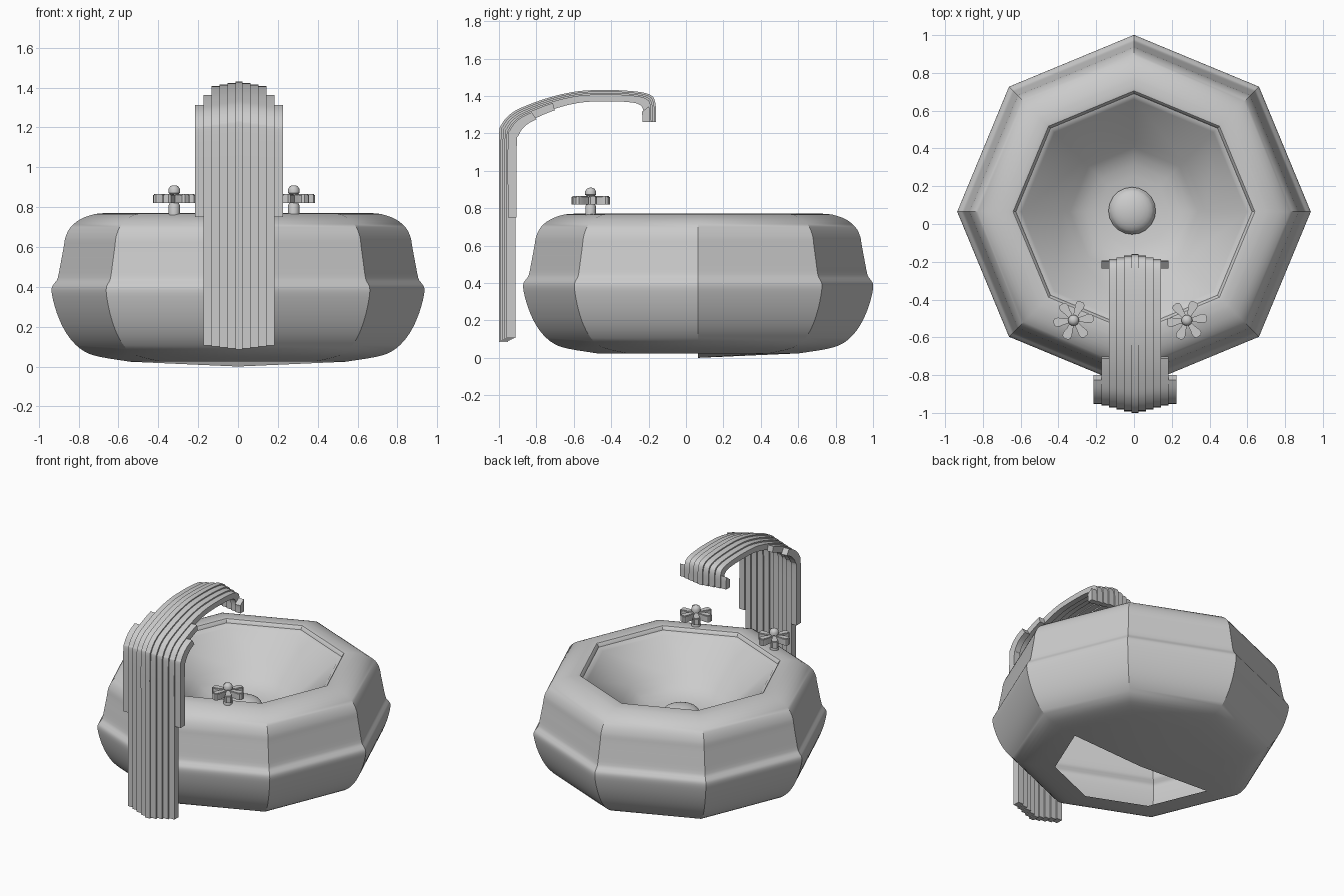
import bpy, bmesh, math
from mathutils import Vector

if "Cube" in bpy.data.objects:
    bpy.data.objects.remove(bpy.data.objects["Cube"])


def finish(name, bm, angle=30):
    bmesh.ops.recalc_face_normals(bm, faces=bm.faces)
    mesh = bpy.data.meshes.new(name)
    bm.to_mesh(mesh)
    bm.free()
    ob = bpy.data.objects.new(name, mesh)
    bpy.context.collection.objects.link(ob)
    bpy.ops.object.select_all(action='DESELECT')
    ob.select_set(True)
    bpy.context.view_layer.objects.active = ob
    bpy.ops.object.shade_smooth_by_angle(angle=math.radians(angle))
    return ob


def spline(pts, sub):
    """Catmull-Rom curve through 2D points."""
    P = [Vector(p) for p in pts]
    P = [2 * P[0] - P[1]] + P + [2 * P[-1] - P[-2]]
    out = []
    for i in range(1, len(P) - 2):
        a, b, c, d = P[i - 1:i + 3]
        for k in range(sub):
            t = k / sub
            out.append(0.5 * (2 * b + (c - a) * t + (2 * a - 5 * b + 4 * c - d) * t * t
                              + (3 * b - a - 3 * c + d) * t ** 3))
    return out + [P[-2]]


def lathe(bm, profile, n, cx, cy, skip=None):
    """Revolve (r, z) points into n sides; skip(r, angle, z) drops faces."""
    rings = []
    for r, z in profile:
        if r < 1e-4:
            rings.append([bm.verts.new((cx, cy, z))] * n)
        else:
            rings.append([bm.verts.new((cx + r * math.cos(2 * math.pi * k / n),
                                        cy + r * math.sin(2 * math.pi * k / n), z)) for k in range(n)])
    for i in range(len(rings) - 1):
        for k in range(n):
            if skip and skip(profile[i], k):
                continue
            j = (k + 1) % n
            loop = [rings[i][k], rings[i][j], rings[i + 1][j], rings[i + 1][k]]
            bm.faces.new(list(dict.fromkeys(loop)))


CY = 0.065

# Octagonal basin: inner bowl, rolled rim, belted outer wall, half-open base
bowl = [(0, .43), (.1, .435), (.19, .445), (.25, .46), (.30, .482), (.34, .51), (.38, .548),
        (.595, .725), (.61, .74), (.625, .745), (.632, .76), (.64, .768)]
wall = spline([(.655, .771), (.72, .765), (.79, .74), (.84, .70), (.866, .65), (.875, .6), (.89, .52),
               (.905, .445), (.92, .42), (.935, .395), (.932, .35), (.91, .27), (.875, .19),
               (.83, .125), (.77, .075), (.69, .048), (.54, .024)], 3)
base_ring = len(bowl) + len(wall) - 1
profile = [tuple(p) for p in bowl + [tuple(v) for v in wall] + [(0, 0)]]
bm = bmesh.new()
lathe(bm, profile, 8, 0, CY, lambda p, k: p is profile[base_ring] and k >= 4)
finish("basin", bm)

# Domed drain cover
bm = bmesh.new()
lathe(bm, [(.125, .43), (.125, .455)] + [(.12 * math.cos(a * math.pi / 12), .46 + .055 * math.sin(a * math.pi / 12))
                                         for a in range(6)] + [(0, .515)], 20, -.01, .07)
finish("drain_cover", bm)

# Ribbed spout: side-by-side strips following an arched path, stepped across the width
SUB = 5
outer = spline([(-1, .085), (-1, .75), (-1, 1.17), (-.985, 1.25), (-.93, 1.31), (-.85, 1.35), (-.72, 1.395),
                (-.58, 1.425), (-.44, 1.432), (-.30, 1.427), (-.20, 1.41), (-.165, 1.37), (-.16, 1.26)], SUB)
inner = spline([(-.905, .085), (-.905, .75), (-.905, 1.13), (-.895, 1.19), (-.86, 1.24), (-.80, 1.275), (-.70, 1.317),
                (-.57, 1.35), (-.44, 1.358), (-.32, 1.355), (-.26, 1.342), (-.242, 1.31), (-.24, 1.26)], SUB)


def strip(bm, x0, x1, t, first=0, last=12):
    rings = []
    for i in range(first * SUB, last * SUB + 1):
        a = outer[i].lerp(inner[i], t)
        b = outer[i].lerp(inner[i], min(t + .5, 1))
        lift = .025 * t * 2 if i == 0 else 0
        rings.append([bm.verts.new((x, p.x, p.y + lift)) for x, p in ((x0, a), (x1, a), (x1, b), (x0, b))])
    for r, s in zip(rings, rings[1:]):
        for k in range(4):
            bm.faces.new((r[k], r[(k + 1) % 4], s[(k + 1) % 4], s[k]))
    bm.faces.new(rings[0])
    bm.faces.new(rings[-1][::-1])


bm = bmesh.new()
SX = .005
strip(bm, SX - .018, SX + .018, 0)
for s in (-1, 1):
    def side(a, b, *args):
        strip(bm, *sorted((SX + s * a, SX + s * b)), *args)
    side(.018, .058, .1)
    side(.058, .098, .21)
    side(.098, .138, .32)
    side(.138, .178, .42, 0, 6)       # side ribs stop at the bend
    side(.138, .178, .42, 11, 12)     # small side ribs at the mouth
    side(.178, .22, .5, 1, 5)         # outer wings
finish("spout", bm)

# Flower-shaped taps
for name, tx in (("left_tap", -.32), ("right_tap", .28)):
    ty = -.51
    bm = bmesh.new()
    lathe(bm, [(0, .75), (.028, .75), (.028, .81), (.023, .82), (.023, .868), (.029, .872), (.029, .89),
               (.022, .903), (.01, .909), (0, .91)], 16, tx, ty)
    half = [(.015, .011), (.05, .016), (.078, .024), (.096, .023), (.106, .013)]
    outline = half + [(x, -y) for x, y in reversed(half)]
    for k in range(6):
        c, s = math.cos(math.radians(7 + 60 * k)), math.sin(math.radians(7 + 60 * k))
        low, high = [[bm.verts.new((tx + x * c - y * s, ty + x * s + y * c, z)) for x, y in outline]
                     for z in (.82, .866)]
        bm.faces.new(low)
        top = bm.faces.new(high)
        for i in range(len(outline)):
            j = (i + 1) % len(outline)
            bm.faces.new((low[i], low[j], high[j], high[i]))
        bmesh.ops.bevel(bm, geom=list(top.edges), offset=.005, segments=2, affect='EDGES')
    finish(name, bm, 40)
